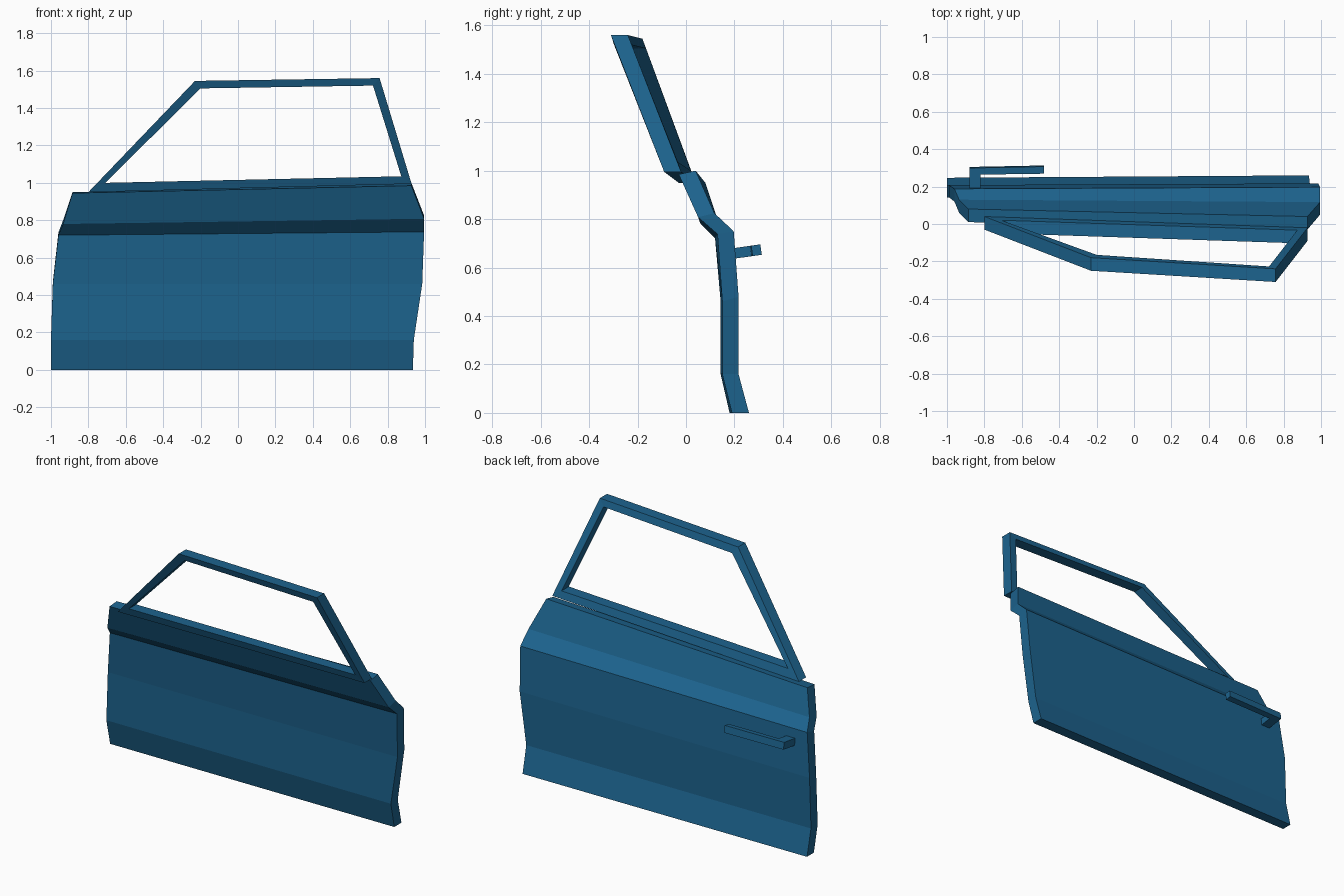
import bpy, bmesh
from mathutils import Vector

if "Cube" in bpy.data.objects:
    bpy.data.objects.remove(bpy.data.objects["Cube"])

blue = bpy.data.materials.new("door_blue")
blue.diffuse_color = (0.012, 0.125, 0.27, 1)
blue.use_nodes = True
blue.node_tree.nodes["Principled BSDF"].inputs["Base Color"].default_value = blue.diffuse_color


def make(name, verts, faces):
    bm = bmesh.new()
    vs = [bm.verts.new(v) for v in verts]
    for f in faces:
        bm.faces.new([vs[i] for i in f])
    bmesh.ops.recalc_face_normals(bm, faces=bm.faces)
    me = bpy.data.meshes.new(name)
    bm.to_mesh(me)
    bm.free()
    me.materials.append(blue)
    ob = bpy.data.objects.new(name, me)
    bpy.context.collection.objects.link(ob)
    return ob


def sweep(rings, closed):
    """Join equal-sized rings of points with quads, capping the ends if open."""
    n, m = len(rings[0]), len(rings)
    verts = [p for r in rings for p in r]
    faces = [(i * n + j, i * n + (j + 1) % n,
              (i + 1) % m * n + (j + 1) % n, (i + 1) % m * n + j)
             for i in range(m if closed else m - 1) for j in range(n)]
    if not closed:
        faces += [tuple(range(n)), tuple(range((m - 1) * n, m * n))]
    return verts, faces


# Door panel: end profiles as (x, outer y, outer z, inner y, inner z)
left = [(-1.0, .247, 0, .18, 0), (-1.0, .208, .16, .143, .16),
        (-.99, .208, .47, .143, .46), (-.96, .188, .735, .12, .72),
        (-.935, .13, .80, .06, .78), (-.885, .08, .95, .01, .945)]
right = [(.935, .26, 0, .19, 0), (.94, .217, .16, .15, .16),
         (.985, .217, .48, .15, .46), (.995, .197, .75, .13, .738),
         (.995, .117, .825, .05, .808), (.927, .04, 1.0, -.03, .985)]
rings = []
for l, r in zip(left, right):
    rings.append([(l[0], l[1], l[2]), (r[0], r[1], r[2]),
                  (r[0], r[3], r[4]), (l[0], l[3], l[4])])
make("door_panel", *sweep(rings, False))

# Window frame: outer and inner corners on the inward side, given depth in y
depth = Vector((0, .07, 0))
outer = [(-.80, -.03, .95), (-.23, -.25, 1.545), (.757, -.31, 1.56), (.928, -.09, .995)]
inner = [(-.71, -.05, 1.0), (-.20, -.235, 1.505), (.722, -.297, 1.52), (.873, -.103, 1.035)]
rings = []
for o, i in zip(outer, inner):
    o, i = Vector(o), Vector(i)
    rings.append([o, o + depth, i + depth, i])
make("window_frame", *sweep(rings, True))

# Handle: L-shaped plan, lifted in z with a slight outward tilt
plan = [(-.88, .19), (-.88, .305), (-.48, .313), (-.48, .275), (-.82, .27), (-.82, .19)]
rings = [[(x, y + dy, z + .14 * (y - .2)) for x, y in plan]
         for z, dy in ((.637, 0), (.68, -.006))]
make("door_handle", *sweep(rings, False))
